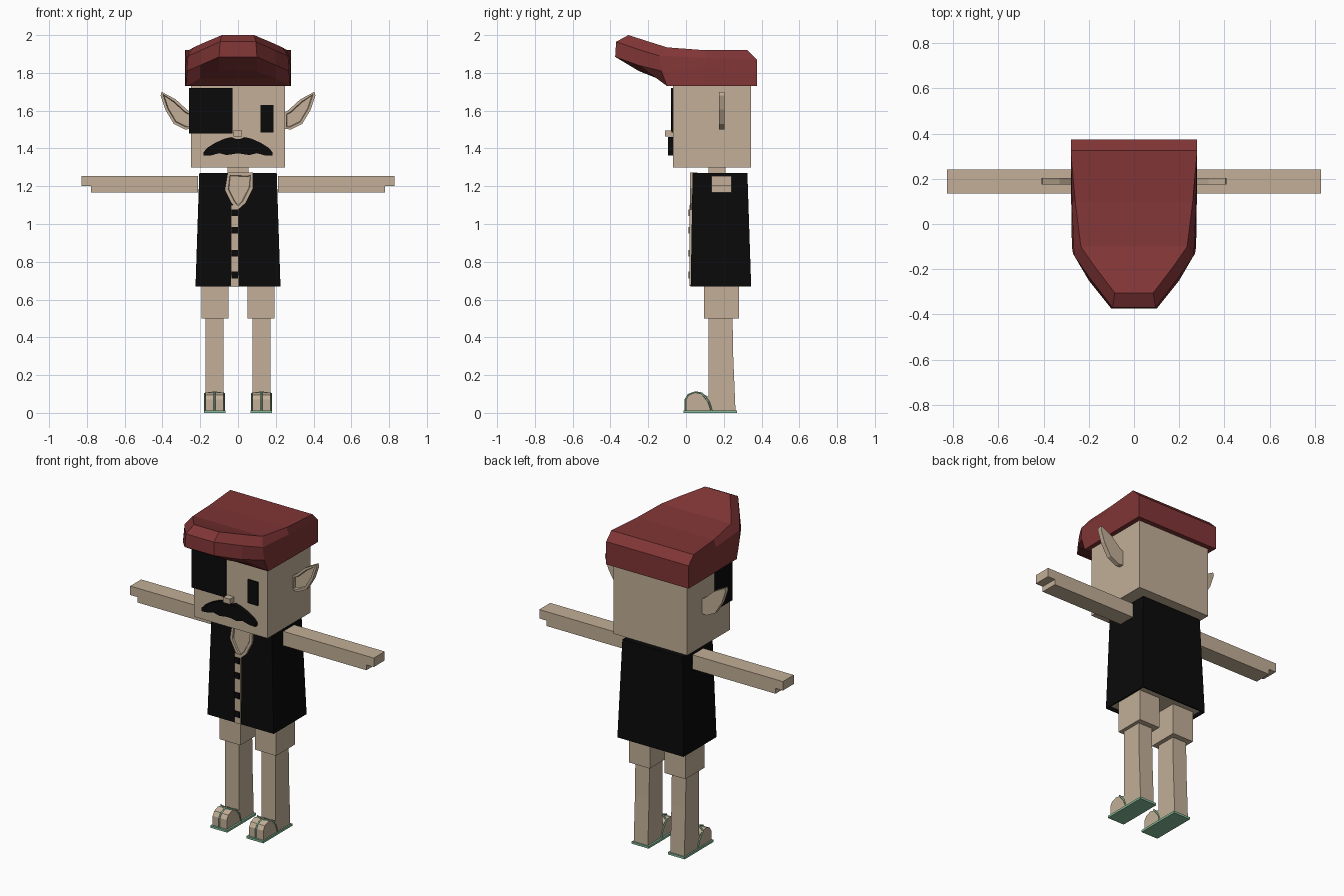
import bpy, bmesh

if "Cube" in bpy.data.objects:
    bpy.data.objects.remove(bpy.data.objects["Cube"], do_unlink=True)


def material(name, rgb):
    m = bpy.data.materials.new(name)
    m.use_nodes = True
    m.diffuse_color = (*rgb, 1)
    m.node_tree.nodes["Principled BSDF"].inputs["Base Color"].default_value = (*rgb, 1)
    return m


SKIN = material("tan", (0.54, 0.43, 0.31))
BLACK = material("black", (0.003, 0.003, 0.003))
RED = material("dark red", (0.22, 0.036, 0.037))
GREEN = material("pale green", (0.24, 0.5, 0.32))


def finish(name, bm, *mats):
    bmesh.ops.recalc_face_normals(bm, faces=bm.faces[:])
    me = bpy.data.meshes.new(name)
    bm.to_mesh(me)
    bm.free()
    for m in mats:
        me.materials.append(m)
    ob = bpy.data.objects.new(name, me)
    bpy.context.collection.objects.link(ob)
    return ob


def loft(name, rings, *mats):
    """Skin a series of closed rings and cap both ends."""
    bm = bmesh.new()
    vs = [[bm.verts.new(p) for p in r] for r in rings]
    n = len(vs[0])
    for a, b in zip(vs, vs[1:]):
        for i in range(n):
            j = (i + 1) % n
            bm.faces.new((a[i], a[j], b[j], b[i]))
    for r in (vs[0], vs[-1]):
        if n == 8:  # caps that may bend are split into quads
            for i in range(3):
                bm.faces.new((r[i], r[i + 1], r[6 - i], r[7 - i]))
        else:
            bm.faces.new(r)
    return finish(name, bm, *mats)


def rect(x0, x1, y0, y1, z):
    return [(x0, y0, z), (x1, y0, z), (x1, y1, z), (x0, y1, z)]


def box(name, x, y, z, mat):
    return loft(name, [rect(*x, *y, z[0]), rect(*x, *y, z[1])], mat)


def plate(name, outline, y0, y1, mat, rim=0, depth=0):
    """Extrude an x-z outline along y, optionally sinking its front face inside a rim."""
    bm = bmesh.new()
    front = [bm.verts.new((x, y0, z)) for x, z in outline]
    back = [bm.verts.new((x, y1, z)) for x, z in outline]
    n = len(front)
    face = bm.faces.new(front)
    bm.faces.new(back[::-1])
    for i in range(n):
        j = (i + 1) % n
        bm.faces.new((front[i], back[i], back[j], front[j]))
    bmesh.ops.recalc_face_normals(bm, faces=bm.faces[:])
    if rim:
        bmesh.ops.inset_region(bm, faces=[face], thickness=rim)
        bmesh.ops.inset_region(bm, faces=[face], thickness=0.004, depth=-depth)
    return finish(name, bm, mat)


# Head and neck
box("head", (-0.25, 0.25), (-0.07, 0.345), (1.3, 1.85), SKIN)
box("neck", (-0.055, 0.055), (0.12, 0.21), (1.2, 1.31), SKIN)

# Cap: half sections of bottom, lower side, upper side and top edge
sections = [
    [(.28, .375, 1.73), (.28, .375, 1.8), (.28, .375, 1.87), (.28, .325, 1.92)],
    [(.278, .1, 1.73), (.278, .1, 1.82), (.275, .1, 1.88), (.26, .1, 1.92)],
    [(.275, -.1, 1.73), (.27, -.13, 1.81), (.265, -.14, 1.89), (.235, -.1, 1.935)],
    [(.2, -.15, 1.77), (.2, -.25, 1.84), (.195, -.24, 1.92), (.18, -.18, 1.96)],
    [(.1, -.25, 1.81), (.1, -.375, 1.885), (.095, -.37, 1.965), (.085, -.305, 2.0)],
]
loft("cap", [s + [(-x, y, z) for x, y, z in reversed(s)] for s in sections], RED)

# Eye patch wrapping round the corner of the head
box("eye_patch_front", (-0.26, -0.03), (-0.079, -0.07), (1.48, 1.72), BLACK)
box("eye_patch_side", (-0.259, -0.25), (-0.079, 0.08), (1.48, 1.72), BLACK)
box("left_eye", (0.12, 0.187), (-0.077, -0.07), (1.485, 1.63), BLACK)

# Nose and moustache
box("nose", (-0.024, 0.022), (-0.11, -0.07), (1.463, 1.495), SKIN)
half = [(0.01, 1.45), (0.035, 1.46), (0.07, 1.452), (0.12, 1.43), (0.16, 1.405),
        (0.183, 1.38), (0.183, 1.362), (0.14, 1.364), (0.1, 1.375), (0.06, 1.365), (0.015, 1.372)]
plate("moustache", half + [(-x, z) for x, z in reversed(half)], -0.095, -0.069, BLACK)

# Vest with a sunken tan underside
vest = loft("vest", [rect(-.225, .225, .025, .345, .67), rect(-.205, .205, .035, .325, 1.27)],
            BLACK, SKIN)
bm = bmesh.new()
bm.from_mesh(vest.data)
bm.normal_update()
under = min(bm.faces, key=lambda f: f.normal.z)
bmesh.ops.inset_region(bm, faces=[under], thickness=0.01)
bmesh.ops.inset_region(bm, faces=[under], thickness=0.001, depth=-0.02)
under.material_index = 1
bm.to_mesh(vest.data)
bm.free()

# Shirt opening, placket and buttons
plate("collar", [(-.055, 1.272), (-.07, 1.18), (-.035, 1.11), (0, 1.075), (.04, 1.11),
                 (.08, 1.19), (.08, 1.272), (.05, 1.272)], 0.02, 0.06, SKIN, 0.018, 0.008)
box("placket", (-0.037, 0.003), (0.018, 0.05), (0.672, 1.1), SKIN)
for i, z in enumerate((0.73, 0.845, 0.967, 1.06)):
    box(f"button_{i + 1}", (-0.035, 0), (0.012, 0.02), (z - 0.018, z + 0.018), BLACK)

ear = [(.245, 1.505), (.28, 1.5), (.34, 1.53), (.385, 1.605), (.41, 1.68), (.405, 1.7),
       (.33, 1.66), (.27, 1.605), (.245, 1.59)]
foot_side = [(0, .012), (0, .07), (.015, .095), (.05, .108), (.09, .1), (.13, .08), (.13, .012)]


def strap(name, points):
    cu = bpy.data.curves.new(name, "CURVE")
    cu.dimensions = "3D"
    cu.bevel_depth = 0.005
    cu.bevel_resolution = 0
    sp = cu.splines.new("POLY")
    sp.points.add(len(points) - 1)
    for p, co in zip(sp.points, points):
        p.co = (*co, 1)
    cu.materials.append(GREEN)
    bpy.context.collection.objects.link(bpy.data.objects.new(name, cu))


# Paired parts
for side, s in (("left", 1), ("right", -1)):
    plate(f"{side}_ear", [(s * x, z) for x, z in ear], 0.175, 0.203, SKIN, 0.014, 0.012)

    # Arm with a thinner fingertip step
    bar = [(.212, 1.255), (.828, 1.255), (.828, 1.2), (.778, 1.2), (.778, 1.167), (.212, 1.167)]
    plate(f"{side}_arm", [(s * x, z) for x, z in bar], 0.136, 0.242, SKIN)

    # Trouser leg and shin
    box(f"{side}_trouser", (s * 0.05, s * 0.193), (0.095, 0.28), (0.5, 0.7), SKIN)
    x0, x1 = s * 0.076, s * 0.172
    loft(f"{side}_leg", [rect(x0, x1, .12, .262, .01), rect(x0, x1, .12, .25, .3),
                         rect(x0, x1, .12, .246, .52)], SKIN)

    # Foot and sandal
    loft(f"{side}_foot", [[(x, y, z) for y, z in foot_side] for x in (x0, x1)], SKIN)
    box(f"{side}_sole", (s * 0.065, s * 0.18), (-0.012, 0.27), (0, 0.013), GREEN)
    a, b, mid = s * 0.073, s * 0.175, s * 0.124
    strap(f"{side}_sandal_strap", [(a, .135, .012), (a, .12, .06), (a, .085, .103),
                                   (mid, .05, .11), (b, .085, .103), (b, .12, .06),
                                   (b, .135, .012)])
    strap(f"{side}_toe_strap", [(mid, .05, .11), (mid, .013, .096), (mid, -.003, .07),
                                (mid, -.003, .012)])
